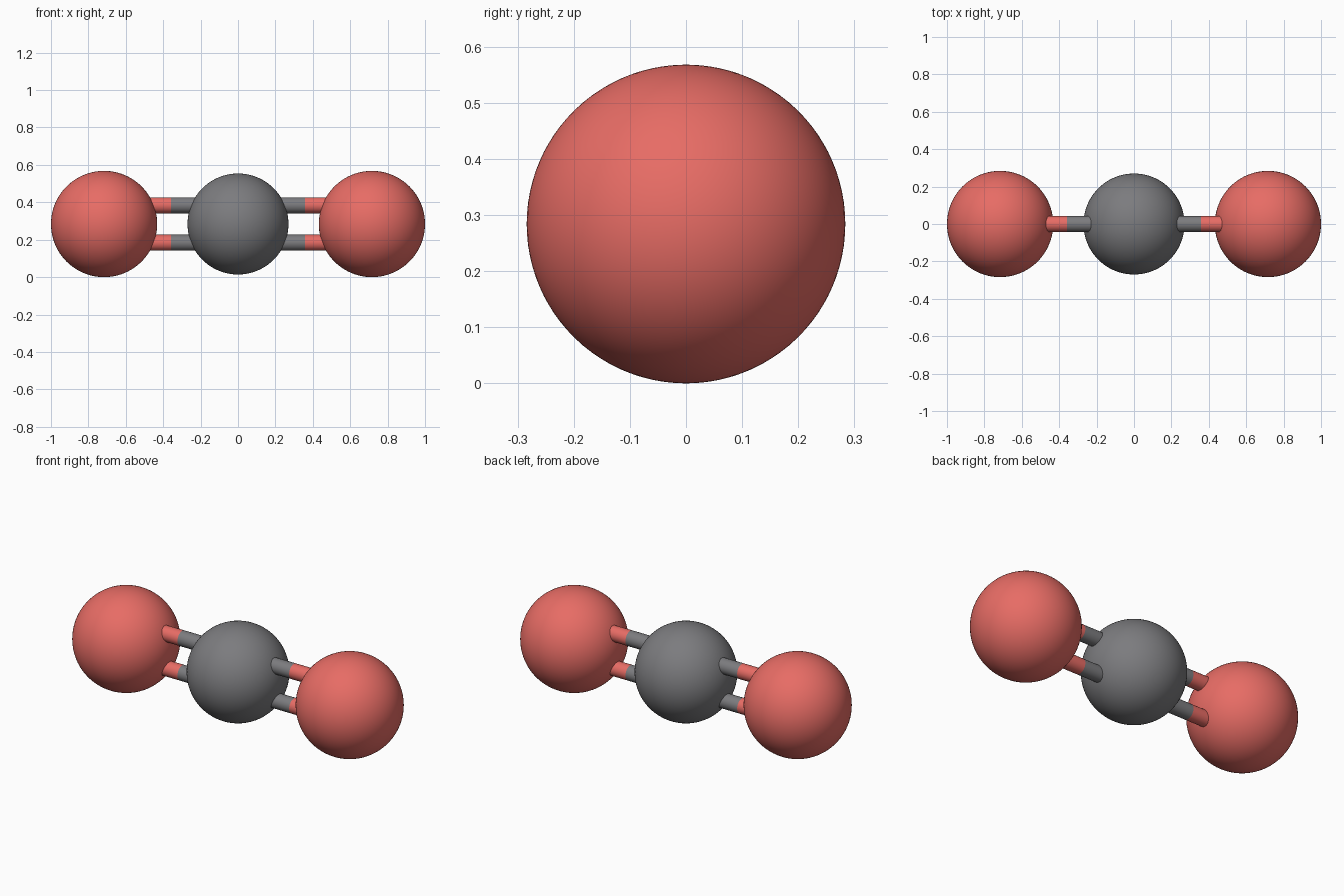
import bpy, math

if "Cube" in bpy.data.objects:
    bpy.data.objects.remove(bpy.data.objects["Cube"])

CZ = 0.284        # height of the molecule axis
OX = 0.716        # distance of outer atoms from the centre
BOND_R = 0.043
BOND_OFF = 0.1    # half spacing of each double bond


def material(name, rgb):
    m = bpy.data.materials.new(name)
    m.diffuse_color = (*rgb, 1)
    m.use_nodes = True
    m.node_tree.nodes["Principled BSDF"].inputs["Base Color"].default_value = m.diffuse_color
    return m


red = material("red", (0.80, 0.15, 0.13))
grey = material("dark_grey", (0.20, 0.20, 0.21))


def finish(name, mat):
    ob = bpy.context.object
    ob.name = name
    ob.data.materials.append(mat)
    bpy.ops.object.shade_smooth_by_angle(angle=math.radians(35))


def atom(name, x, r, mat):
    bpy.ops.mesh.primitive_ico_sphere_add(subdivisions=5, radius=r, location=(x, 0, CZ))
    finish(name, mat)


def half_bond(name, x0, x1, z, mat):
    bpy.ops.mesh.primitive_cylinder_add(
        vertices=32, radius=BOND_R, depth=abs(x1 - x0),
        location=((x0 + x1) / 2, 0, z), rotation=(0, math.pi / 2, 0))
    finish(name, mat)


# Central atom
atom("carbon_atom", 0, 0.27, grey)

# Outer atoms with two-tone double bonds
for side, s in (("left", -1), ("right", 1)):
    atom(f"{side}_oxygen_atom", s * OX, 0.284, red)
    for level, d in (("upper", 1), ("lower", -1)):
        z = CZ + d * BOND_OFF
        half_bond(f"{side}_{level}_bond_inner", s * 0.15, s * OX / 2, z, grey)
        half_bond(f"{side}_{level}_bond_outer", s * OX / 2, s * 0.56, z, red)
